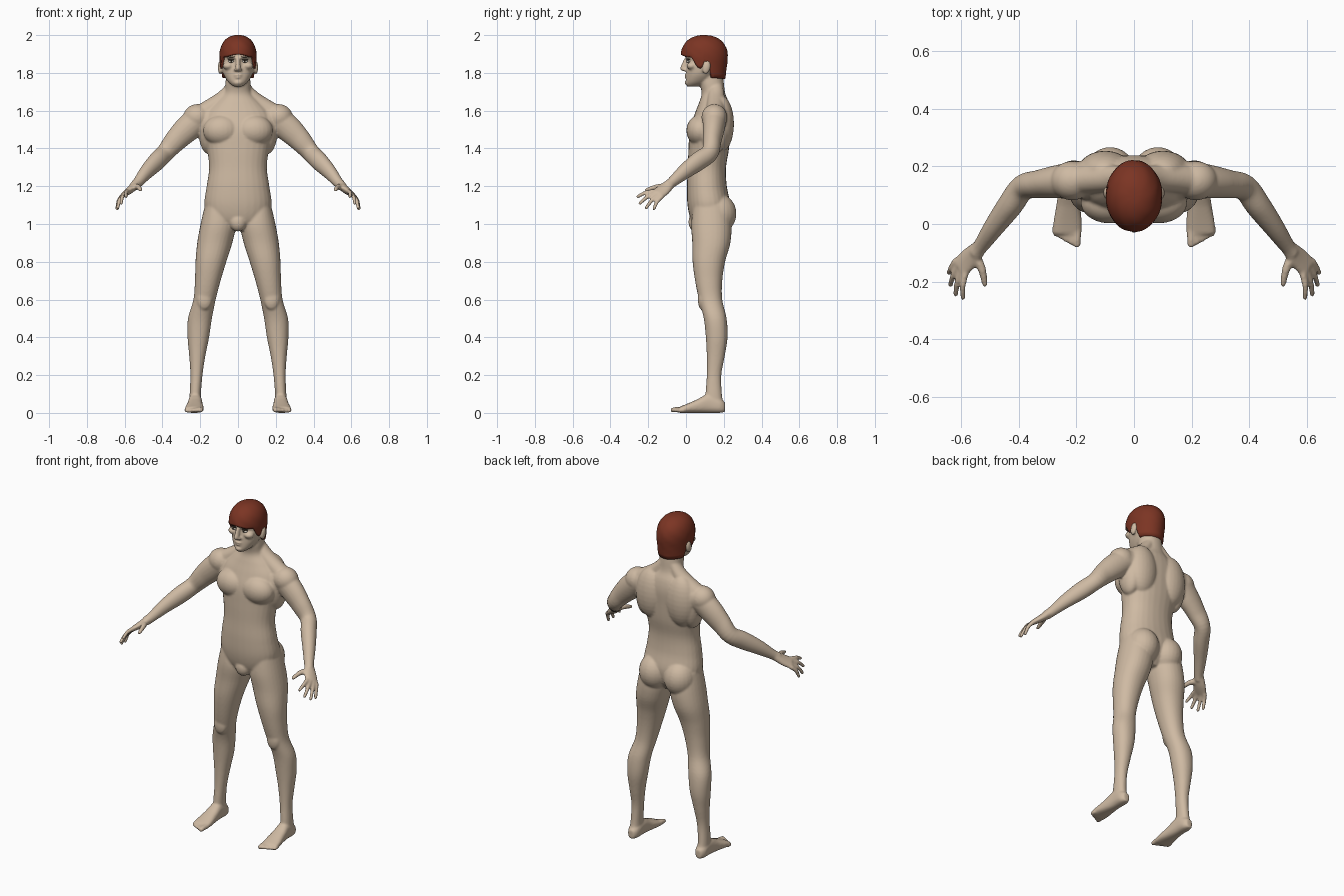
import bpy, bmesh, math
from mathutils import Vector, Matrix

if "Cube" in bpy.data.objects:
    bpy.data.objects.remove(bpy.data.objects["Cube"])

X, Y, Z = Vector((1, 0, 0)), Vector((0, 1, 0)), Vector((0, 0, 1))


def material(name, rgb):
    m = bpy.data.materials.new(name)
    m.use_nodes = True
    m.diffuse_color = (*rgb, 1)
    m.node_tree.nodes["Principled BSDF"].inputs["Base Color"].default_value = (*rgb, 1)
    return m


skin = material("skin", (0.62, 0.49, 0.365))
hair_red = material("auburn hair", (0.2, 0.035, 0.017))
eye_white = material("eye white", (0.7, 0.66, 0.58))
dark = material("dark brown", (0.03, 0.02, 0.012))


def finish(name, bm, mat):
    bmesh.ops.recalc_face_normals(bm, faces=bm.faces)
    for f in bm.faces:
        f.smooth = True
    me = bpy.data.meshes.new(name)
    bm.to_mesh(me)
    bm.free()
    me.materials.append(mat)
    ob = bpy.data.objects.new(name, me)
    bpy.context.collection.objects.link(ob)
    return ob


def spline(rows, steps=5):
    """Smooth in-between rows through the given ones."""
    out = []
    for i in range(len(rows) - 1):
        a, b, c, d = (rows[min(max(i + k, 0), len(rows) - 1)] for k in (-1, 0, 1, 2))
        for s in range(steps):
            t = s / steps
            out.append([q + t / 2 * (r - p + t * (2 * p - 5 * q + 4 * r - w + t * (3 * (q - r) + w - p)))
                        for p, q, r, w in zip(a, b, c, d)])
    return out + [list(rows[-1])]


def tube(bm, rows, across=X, plane=None, power=2.0, sides=28):
    """Loft of rings; each row is x, y, z, half size across, half size along the other axis."""
    rows = spline(rows)
    rings = []
    for i, (x, y, z, a, b) in enumerate(rows):
        if plane:
            u, v = across, plane
        else:
            t = Vector(rows[min(i + 1, len(rows) - 1)][:3]) - Vector(rows[max(i - 1, 0)][:3])
            t.normalize()
            u = (across - t * across.dot(t)).normalized()
            v = t.cross(u)
        ring = []
        for k in range(sides):
            c, s = math.cos(math.tau * k / sides), math.sin(math.tau * k / sides)
            c = math.copysign(abs(c) ** (2 / power), c)
            s = math.copysign(abs(s) ** (2 / power), s)
            ring.append(bm.verts.new(Vector((x, y, z)) + u * a * c + v * b * s))
        rings.append(ring)
    for r, q in zip(rings, rings[1:]):
        for k in range(sides):
            j = (k + 1) % sides
            bm.faces.new((r[k], r[j], q[j], q[k]))
    bm.faces.new(rings[0])
    bm.faces.new(rings[-1])


def ball(bm, centre, size, tilt=(0, 'X')):
    m = Matrix.Translation(centre) @ Matrix.Rotation(tilt[0], 4, tilt[1]) @ Matrix.Diagonal((*size, 1))
    bmesh.ops.create_uvsphere(bm, u_segments=24, v_segments=16, radius=1, matrix=m)


def digit(bm, points, r0, r1):
    n = len(points) - 1
    radii = [r0 + (r1 - r0) * i / n for i in range(n + 1)]
    tube(bm, [(*p, r, r) for p, r in zip(points, radii)], across=Vector((0.6, -0.3, 0.7)), sides=12)
    ball(bm, points[-1], (r1, r1, r1))


def mirror(bm):
    copy = bmesh.ops.duplicate(bm, geom=bm.verts[:] + bm.edges[:] + bm.faces[:])["geom"]
    for v in copy:
        if isinstance(v, bmesh.types.BMVert):
            v.co.x = -v.co.x


def upright(bm, rows, power=2.0):
    """Vertical loft; each row is z, inner x, outer x, front y, back y."""
    tube(bm, [((i + o) / 2, (f + b) / 2, z, (o - i) / 2, (b - f) / 2) for z, i, o, f, b in rows],
         plane=Y, power=power)


body = bmesh.new()

# Leg
upright(body, [
    (1.1, .04, .175, .04, .22), (1.0, .012, .198, .028, .24), (.9, .03, .216, .033, .235),
    (.8, .062, .225, .035, .207), (.7, .092, .228, .048, .192), (.6, .118, .236, .068, .192),
    (.5, .138, .265, .094, .215), (.4, .153, .267, .105, .22), (.3, .173, .258, .11, .205),
    (.2, .188, .252, .11, .187), (.1, .196, .256, .103, .19), (.04, .195, .258, .1, .2)], 2.15)
ball(body, (.178, .085, .6), (.04, .022, .055))

# Foot and toes
tube(body, [(.226, .207, .03, .018, .025), (.226, .18, .038, .033, .038), (.226, .12, .05, .036, .05),
            (.228, .06, .036, .042, .036), (.23, .01, .025, .049, .025), (.232, -.035, .016, .051, .016)],
     plane=Z, power=2.5)
for i in range(5):
    x, tip, r = .198 + .0188 * i, -.07 + .009 * i, .0155 - .0012 * i
    digit(body, [(x, -.01, r + .004), (x, tip + .02, r + .002), (x, tip, r)], r, r * .85)

# Arm
tube(body, [(.15, .16, 1.575, .065, .06), (.21, .152, 1.552, .07, .063), (.27, .146, 1.502, .07, .057),
            (.33, .138, 1.442, .06, .049), (.385, .126, 1.378, .049, .045), (.43, .065, 1.332, .05, .044),
            (.485, -.01, 1.275, .04, .036), (.53, -.075, 1.22, .028, .027), (.55, -.1, 1.2, .028, .024)],
     across=Z)
ball(body, (.215, .15, 1.565), (.075, .068, .07))

# Hand: palm, four fingers and thumb
knuckles = Vector((-.52, -.74, .44))
tube(body, [(.538, -.085, 1.212, .028, .024), (.57, -.118, 1.182, .038, .02),
            (.604, -.152, 1.157, .041, .014)], across=knuckles)
tips = [(.592, -.255, 1.145), (.618, -.244, 1.11), (.636, -.21, 1.086), (.64, -.17, 1.08)]
for i, tip in enumerate(tips):
    base = Vector((.6, -.148, 1.16)) + knuckles * (.03 - .02 * i)
    mid = base.lerp(Vector(tip), .5) + Vector((.006, -.004, .006))
    digit(body, [base, mid, tip], .0125, .0095)
digit(body, [(.552, -.11, 1.195), (.528, -.155, 1.196), (.517, -.208, 1.181)], .019, .0105)

# Chest, shoulder blade, neck slope and buttock
ball(body, (.085, .075, 1.495), (.1, .073, .082))
ball(body, (.1, .185, 1.53), (.095, .069, .15))
ball(body, (.155, .15, 1.5), (.055, .075, .13))
tube(body, [(.03, .16, 1.73, .035, .03), (.075, .16, 1.67, .045, .04), (.14, .158, 1.615, .05, .05),
            (.21, .152, 1.575, .05, .05)], across=Y)
ball(body, (.083, .17, 1.055), (.092, .097, .105))

# Face: brow, cheekbone, nostril and ear
ball(body, (.034, .012, 1.884), (.034, .016, .009))
ball(body, (.052, .03, 1.837), (.029, .027, .02))
ball(body, (.013, -.006, 1.816), (.009, .012, .008))
ball(body, (.094, .108, 1.828), (.013, .021, .036), (-.2, 'X'))
mirror(body)

# Torso and neck
upright(body, [(z, -w, w, f, b) for z, w, f, b in [
    (.965, .06, .06, .18), (1.02, .15, .026, .22), (1.1, .178, .008, .235), (1.2, .166, .005, .216),
    (1.3, .153, .01, .212), (1.4, .165, .013, .228), (1.5, .185, .02, .235), (1.58, .175, .045, .238),
    (1.64, .125, .068, .228), (1.69, .075, .083, .208), (1.75, .066, .073, .2), (1.82, .062, .08, .19)]], 2.2)
ball(body, (0, .05, 1.01), (.045, .037, .05))

# Head
upright(body, [(z, -w, w, f, b) for z, w, f, b in [
    (1.728, .022, .006, .07), (1.75, .05, 0, .115), (1.79, .076, .002, .165), (1.83, .086, .006, .19),
    (1.865, .09, .01, .2), (1.92, .092, 0, .205), (1.965, .07, .03, .18), (1.985, .03, .07, .14)]], 2.2)

# Nose, lips and chin
tube(body, [(0, .006, 1.88, .011, .014), (0, -.004, 1.85, .012, .018), (0, -.014, 1.823, .014, .018),
            (0, -.008, 1.81, .012, .014)], plane=Y)
ball(body, (0, .005, 1.789), (.024, .014, .006))
ball(body, (0, .006, 1.776), (.02, .014, .006))
ball(body, (0, .014, 1.748), (.026, .022, .016))

# Fuse the parts into one smooth skin
figure = finish("body", body, skin)
fuse = figure.modifiers.new("fuse", 'REMESH')
fuse.mode = 'VOXEL'
fuse.voxel_size = 0.006
fuse.use_smooth_shade = True
soften = figure.modifiers.new("soften", 'SMOOTH')
soften.factor, soften.iterations = 0.5, 6

# Eyes and brows
for name, mat, centre, size in [
        ("eyeballs", eye_white, (.037, .014, 1.861), (.015, .011, .0075)),
        ("irises", dark, (.036, .0075, 1.861), (.0065, .006, .0065)),
        ("eyelashes", dark, (.037, .012, 1.869), (.0175, .011, .0025)),
        ("eyebrows", dark, (.038, .003, 1.885), (.022, .008, .003))]:
    part = bmesh.new()
    ball(part, centre, size, (.15, 'Z'))
    mirror(part)
    finish(name, part, mat)

# Hair: a cap whose lower edge follows the nape, ears, sideburns and fringe
EDGE = [(-1, 1.768), (-.35, 1.775), (-.22, 1.85), (.02, 1.862), (.12, 1.82), (.33, 1.83),
        (.55, 1.882), (.8, 1.885), (1, 1.897)]


def edge_height(c):
    for (a, za), (b, zb) in zip(EDGE, EDGE[1:]):
        if c <= b:
            return za + (zb - za) * (c - a) / (b - a)
    return EDGE[-1][1]


hair = bmesh.new()
sides, levels = 64, 16
rings = []
for lv in range(-1, levels):
    ring = []
    for k in range(sides):
        ang = math.tau * k / sides
        low = edge_height(math.cos(ang))
        z = low + (2.0 - low) * math.sin(max(lv, 0) / levels * math.pi / 2)
        if z > 1.88:
            r = (1 - ((z - 1.88) / .1205) ** 2.4) ** (1 / 2.2)
        else:
            r = 1 - .1 * (1.88 - z) / .11
        r *= 1 + .014 * math.sin(5 * ang + 40 * z) * math.sin(3 * ang + 60 * z)
        if lv < 0:
            r *= .78
        ring.append(hair.verts.new((.099 * r * math.sin(ang), .097 - .124 * r * math.cos(ang), z)))
    rings.append(ring)
for r, q in zip(rings, rings[1:]):
    for k in range(sides):
        j = (k + 1) % sides
        hair.faces.new((r[k], r[j], q[j], q[k]))
crown = hair.verts.new((0, .097, 2.0))
for k in range(sides):
    hair.faces.new((rings[-1][k], rings[-1][(k + 1) % sides], crown))
finish("hair", hair, hair_red)
